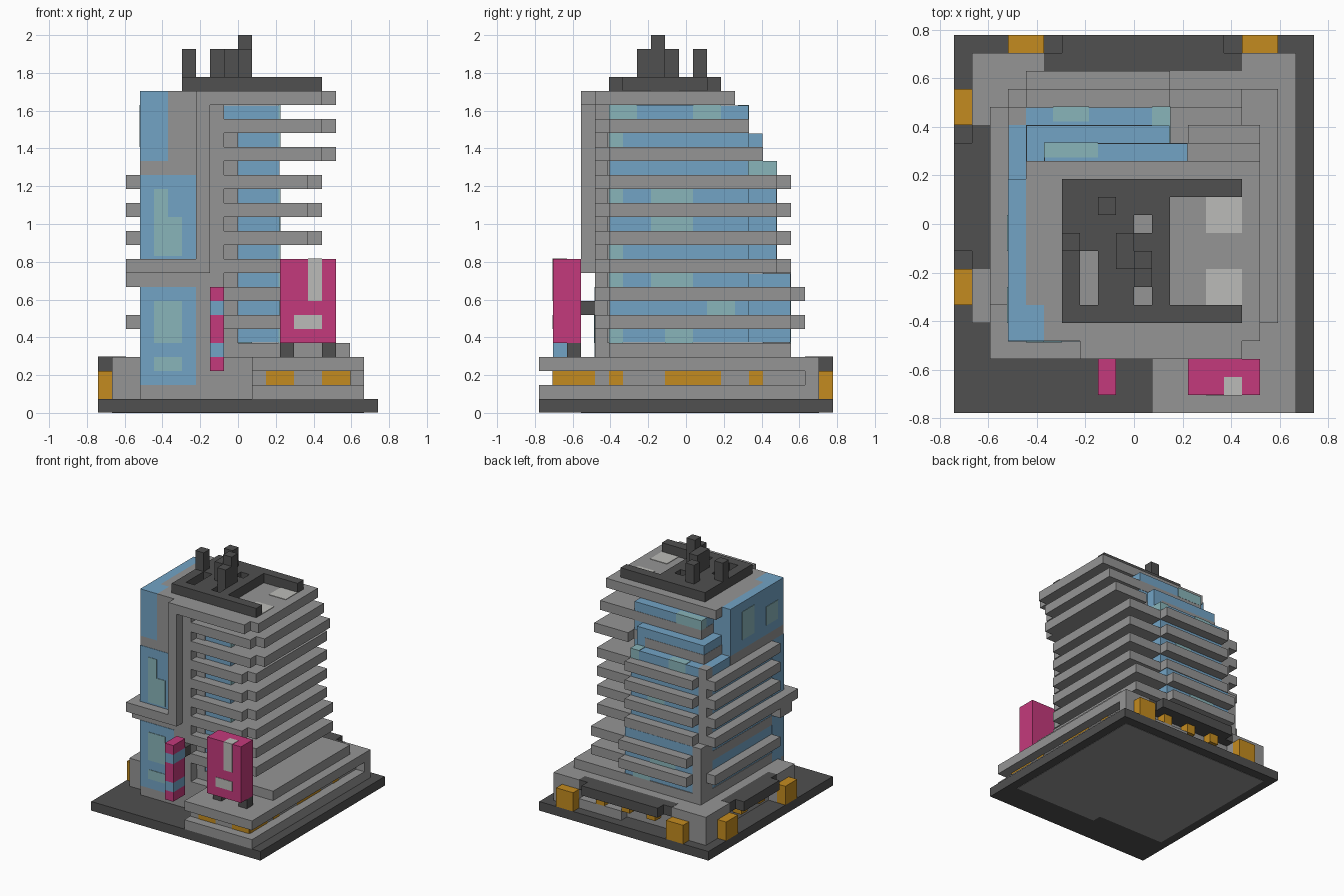
import bpy, bmesh

cube = bpy.data.objects.get("Cube")
if cube:
    bpy.data.objects.remove(cube, do_unlink=True)

V = 2 / 27  # one building block; the model is 20 x 21 x 27 blocks


def material(name, r, g, b):
    m = bpy.data.materials.new(name)
    m.use_nodes = True
    m.diffuse_color = (r, g, b, 1)
    bsdf = next(n for n in m.node_tree.nodes if n.type == 'BSDF_PRINCIPLED')
    bsdf.inputs["Base Color"].default_value = (r, g, b, 1)
    return m


CONCRETE = material("concrete grey", 0.30, 0.30, 0.30)
DARK = material("dark grey", 0.08, 0.08, 0.08)
BLUE = material("glass blue", 0.17, 0.37, 0.56)
TEAL = material("pale teal glass", 0.25, 0.46, 0.49)
PINK = material("sign pink", 0.55, 0.042, 0.20)
ORANGE = material("warm orange", 0.55, 0.26, 0.014)
PALE = material("pale grey", 0.50, 0.50, 0.48)


def part(name, mat, boxes, shrink=0.0):
    """One object from boxes (x0, x1, y0, y1, z0, z1) in block units."""
    bm = bmesh.new()
    for x0, x1, y0, y1, z0, z1 in boxes:
        lo, hi = (x0, y0, z0), (x1, y1, z1)
        for v in bmesh.ops.create_cube(bm, size=1)["verts"]:
            p = [hi[i] - shrink if v.co[i] > 0 else lo[i] + shrink for i in range(3)]
            v.co = ((p[0] - 10) * V, (p[1] - 10.5) * V, p[2] * V)
    me = bpy.data.meshes.new(name)
    bm.to_mesh(me)
    bm.free()
    me.materials.append(mat)
    ob = bpy.data.objects.new(name, me)
    bpy.context.collection.objects.link(ob)
    return ob


# Ground plate and the floor showing underneath
part("base_plate", DARK, [(0, 20, 0, 21, 0.03, 1)])
part("base_underside", CONCRETE, [(1, 19, 4, 20, 0, 0.1), (9, 19, 3, 4, 0, 0.1)])

# Podium: lower storey, recessed window band and upper slab
part("podium_walls", CONCRETE, [
    (2, 18, 5, 19, 1, 4), (3, 11, 4, 5, 1, 4), (11, 18, 1, 5, 1, 4),
    (11, 19, 0, 20, 1, 2), (1, 2, 5, 8, 1, 4), (1, 5, 16, 20, 1, 4),
    (16, 19, 19, 20, 1, 4)])
part("podium_top", CONCRETE, [(11, 19, 0, 19, 3, 4)])
part("podium_upper_step", CONCRETE, [(3, 18, 5, 18, 4, 5)])
part("podium_windows", ORANGE,
     [(x, x + 2, 0.95, 1.05, 2, 3) for x in (12, 16)] +
     [(17.95, 18.05, a, b, 2, 3) for a, b in ((1, 4), (5, 6), (9, 13), (15, 16))])

# Street kiosks and lamps around the back and the right side
part("kiosks", ORANGE,
     [(x, x + 2, 20, 21, 1, 3) for x in (3, 16)] +
     [(0, 1, y, y + 2, 1, 3) for y in (6, 16)])
part("awning_lamps", ORANGE,
     [(x, x + 1, 19, 20, 2, 3) for x in (7, 10, 13)] +
     [(1, 2, y, y + 1, 2, 3) for y in (10, 13)])
part("back_awning", DARK, [(5, 16, 19, 20, 3, 4.02), (6, 15, 19.9, 21, 3, 4.02)])
part("side_awning", DARK, [(1, 2, 8, 16, 3, 4.02), (0, 1.1, 9, 15, 3, 4.02)])

# Glass core, stepping back towards the top
part("glass_core", BLUE, [
    (3, 12, 5, 18, 5, 10), (3, 12, 5, 17, 10, 18), (4, 12, 5, 16, 18, 20),
    (5, 12, 5, 15, 20, 22), (9, 13, 5, 15, 5, 22)], shrink=0.03)

# Floor slabs
slabs = []
for z in (6, 8, 10, 12, 14, 16):
    back = 19 if z < 10 else 18
    left = 3 if z == 8 else 2
    slabs += [(8, 15, 4, 6, z, z + 1), (12, 16, 5, back - 1, z, z + 1),
              (4, 12, 6, back, z, z + 1), (left, 4, 6, 17, z, z + 1)]
slabs += [(8, 16, 4, 6, 18, 19), (12, 17, 5, 15, 18, 19), (13, 17, 15, 16, 18, 19),
          (4, 11, 6, 16, 18, 19),
          (8, 16, 4, 6, 20, 21), (5, 17, 5, 15, 20, 21),
          (7, 16, 3, 5, 22, 23), (16, 17, 4, 5, 22, 23), (5, 17, 5, 14, 22, 23),
          (4, 5, 6, 14, 22, 23)]
part("floor_slabs", CONCRETE, slabs)

# Concrete frame and columns
part("front_frame", CONCRETE, [
    (7, 8, 3, 4, 10, 23), (2, 8, 3, 4, 10, 11), (2, 4, 4, 6, 9, 11),
    (3, 8, 4, 6, 9, 11), (3, 7, 4, 6, 17, 18), (5, 9, 4, 6, 18, 23),
    (7, 9, 4, 6, 1, 23), (9, 10, 4.9, 6, 5, 20)])
part("back_corner_column", CONCRETE, [(3, 4, 16, 17, 4, 18), (3, 4, 17, 18, 4, 10)])
part("side_ledge", CONCRETE, [(3, 5, 6, 13, 17, 18)])

# Tall display windows
part("front_display_windows", BLUE, [(3, 7, 3.96, 6, 2, 9), (3, 7, 3.96, 6, 11, 17)])
part("corner_glass_box", BLUE, [(3, 4, 4, 13, 18, 23), (4, 5, 4, 6, 18, 23),
                                (4, 5, 6, 13, 18, 22)])
part("display_reflections", TEAL, [
    (4, 6, 3.91, 4, 3, 4), (4, 6, 3.91, 4, 5, 8),
    (4, 5, 3.91, 4, 11.2, 16), (5, 6, 3.91, 4, 11.2, 14),
    (2.95, 3.05, 5, 7, 19, 21), (2.95, 3.05, 9, 11, 19, 22)])

# Pale panes on the left side, row by row, and along the back
panes = {5: ((5, 6), (9, 11)), 7: ((12, 14),), 9: ((5, 6), (8, 11)), 11: ((5, 6),),
         13: ((8, 11),), 15: ((5, 6), (8, 11)), 19: ((5, 6),), 21: ((5, 7), (11, 13))}
part("side_panes", TEAL, [(12.9, 13.02, a, b, z, z + 1)
                          for z, row in panes.items() for a, b in row])
part("back_panes", TEAL, [
    (5.5, 7.5, 16.2, 17.02, 17, 18.02), (11, 12.02, 14.5, 17.02, 17, 18.02),
    (5, 8, 14.2, 15.02, 21, 22.02), (6, 9, 17.9, 18.02, 7, 8),
    (9, 11, 17.9, 18.02, 5, 6), (8, 10, 16.9, 17.02, 13, 14)])

# Large pink sign with pale marks, on two dark posts
part("large_sign", PINK, [(13, 17, 1, 3, 5, 11)])
part("large_sign_marks", PALE, [(15, 16, 0.95, 2, 8, 11.03), (14, 16, 0.95, 1.05, 6, 7)])
part("large_sign_posts", DARK, [(13, 14, 2, 3, 4, 5), (16, 17, 2, 3, 4, 5)])

# Narrow banded sign on the front wall
part("narrow_sign", PINK, [(8, 9, 1, 3, a, b) for a, b in ((3, 4), (5, 7), (8, 9))])
part("narrow_sign_bands", BLUE, [(8, 9, 1, 3, z, z + 1) for z in (4, 7)])
part("narrow_sign_bracket", DARK, [(8, 9, 3, 4, 7, 8)])

# Roof deck with openings, skylights and chimneys
part("roof_deck", DARK, [
    (6, 16, 5, 6, 23, 24), (6, 16, 12, 13, 23, 24), (6, 7, 6, 12, 23, 24),
    (7, 8, 9, 12, 23, 24), (8, 10, 6, 12, 23, 24), (10, 11, 7, 10, 23, 24),
    (10, 11, 11, 12, 23, 24), (11, 12, 6, 12, 23, 24)])
part("skylights", PALE, [(14, 16, 6, 8, 22.95, 23.05), (14, 16, 10, 12, 22.95, 23.05)])
part("chimneys", DARK, [
    (6, 7, 9, 10, 24, 26), (8, 9, 11, 12, 24, 26), (9, 10, 8, 9, 24, 26),
    (10, 11, 7, 8, 24, 26), (10, 11, 8, 9, 24, 27), (9, 10, 9, 10, 24, 26)])
